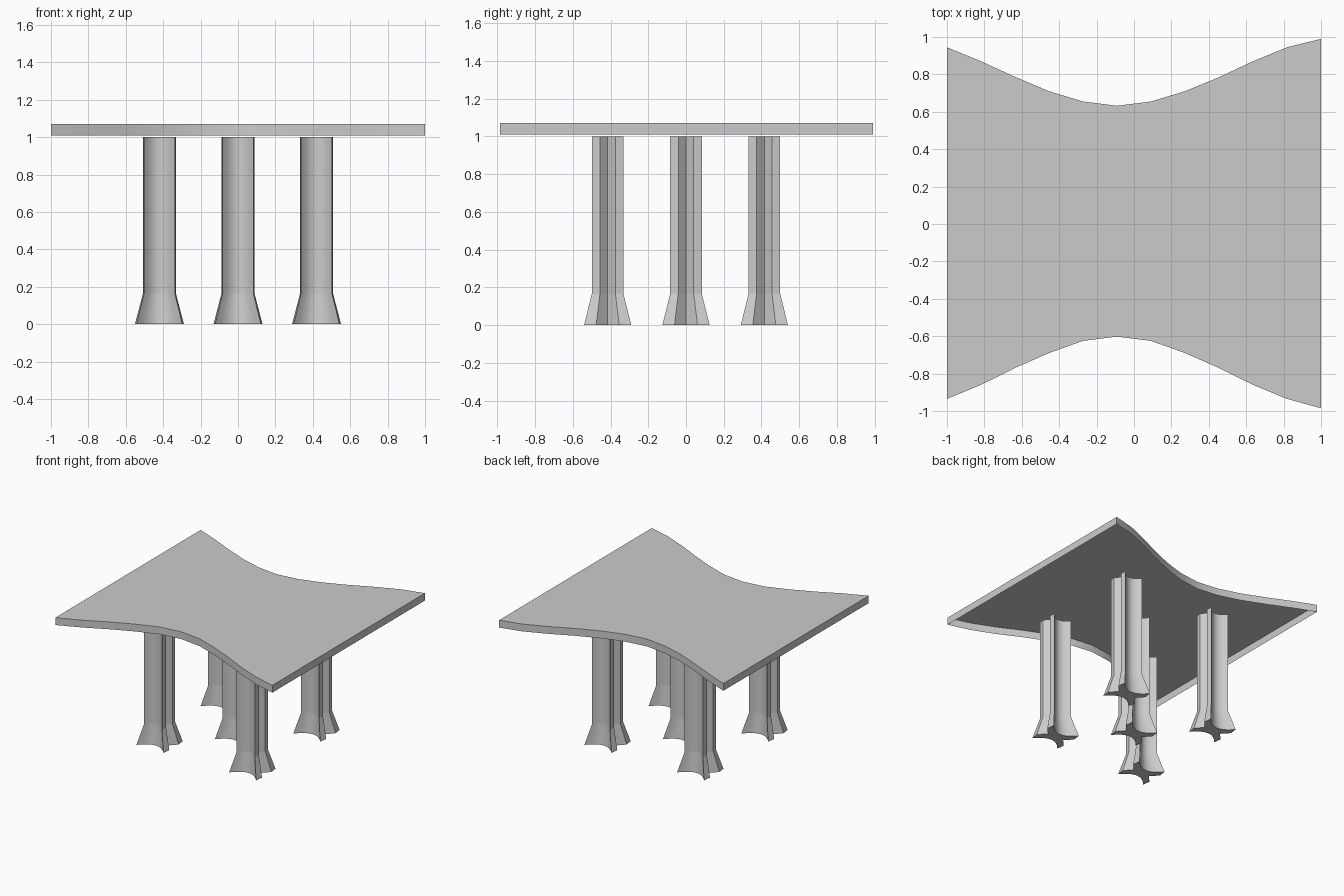
import bpy, bmesh, math

if "Cube" in bpy.data.objects:
    bpy.data.objects.remove(bpy.data.objects["Cube"])


def finish(name, bm, angle=35):
    bmesh.ops.recalc_face_normals(bm, faces=bm.faces)
    me = bpy.data.meshes.new(name)
    bm.to_mesh(me)
    bm.free()
    ob = bpy.data.objects.new(name, me)
    bpy.context.collection.objects.link(ob)
    bpy.ops.object.select_all(action='DESELECT')
    ob.select_set(True)
    bpy.context.view_layer.objects.active = ob
    bpy.ops.object.shade_smooth_by_angle(angle=math.radians(angle))
    return ob


def bridge(bm, a, b):
    n = len(a)
    for i in range(n):
        j = (i + 1) % n
        bm.faces.new((a[i], a[j], b[j], b[i]))


# Table top: waisted sheet with a skirt, open underneath
back = [.945, .87, .787, .71, .655, .632, .655, .71, .785, .87, .945, .99]
front = [.935, .86, .77, .69, .625, .602, .625, .69, .77, .86, .935, .985]
xs = [-1 + 2 * i / 11 for i in range(12)]
outline = [(x, -y) for x, y in zip(xs, front)]
outline += [(x, y) for x, y in zip(xs, back)][::-1]
bm = bmesh.new()
low, high = [[bm.verts.new((x, y, z)) for x, y in outline] for z in (1.01, 1.07)]
bridge(bm, low, high)
bm.faces.new(high)
top = finish("table_top", bm)
# an open sheet: make sure the top faces up
if max(top.data.polygons, key=lambda p: p.area).normal.z < 0:
    top.data.flip_normals()


# Leg cross-section: concave front and back, notched sides
def half_section(steps=8):
    pts = []
    for i in range(steps + 1):
        t = -1 + 2 * i / steps
        pts.append((0.082 * t, -0.034 - 0.05 * t * t))
    return pts + [(0.088, -0.041), (0.050, 0.0), (0.088, 0.041)]


half = half_section()
# second half is the first turned by 180 degrees, without the shared tip corner
section = half + [(-x, -y) for x, y in half]


def leg(name, cx, cy):
    bm = bmesh.new()
    rings = []
    for z, s in ((0, 1.49), (0.165, 1), (1.0, 1)):
        rings.append([bm.verts.new((cx + x * s, cy + y * s, z)) for x, y in section])
    for a, b in zip(rings, rings[1:]):
        bridge(bm, a, b)
    bm.faces.new(rings[0])
    bm.faces.new(rings[-1])
    # flared foot stays creased against the shaft
    ob = finish(name, bm, 25)
    for e in ob.data.edges:
        if all(abs(ob.data.vertices[v].co.z - 0.165) < 1e-4 for v in e.vertices):
            e.use_edge_sharp = True


# Four corner legs and one in the middle
for sx, nx in ((-1, "left"), (1, "right")):
    for sy, ny in ((-1, "front"), (1, "back")):
        leg(f"{ny}_{nx}_leg", 0.42 * sx, 0.415 * sy)
leg("centre_leg", 0, 0)
